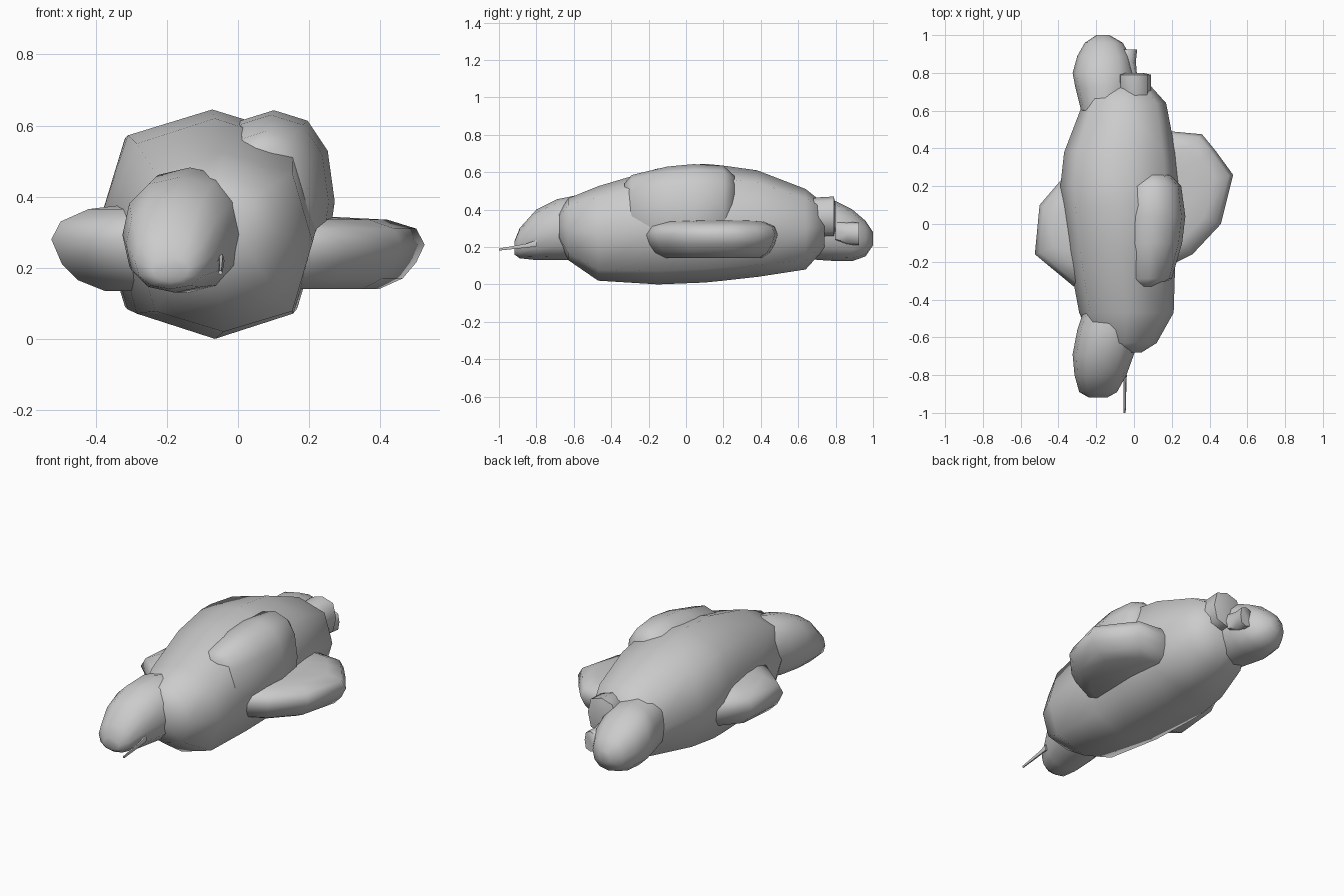
import bpy, bmesh, math


def finish(bm, name):
    bmesh.ops.recalc_face_normals(bm, faces=bm.faces)
    me = bpy.data.meshes.new(name)
    bm.to_mesh(me)
    bm.free()
    ob = bpy.data.objects.new(name, me)
    bpy.context.collection.objects.link(ob)
    bpy.ops.object.select_all(action='DESELECT')
    ob.select_set(True)
    bpy.context.view_layer.objects.active = ob
    bpy.ops.object.shade_smooth_by_angle(angle=math.radians(60))
    return ob


def skin(name, loops):
    bm = bmesh.new()
    rings = [[bm.verts.new(p) for p in loop] for loop in loops]
    n = len(rings[0])
    for a, b in zip(rings, rings[1:]):
        for i in range(n):
            j = (i + 1) % n
            bm.faces.new((a[i], a[j], b[j], b[i]))
    bm.faces.new(rings[0])
    bm.faces.new(rings[-1])
    return finish(bm, name)


# each ring: y, x min, x max, z min, z max
def lobe(name, rings, sides=8, power=0.75):
    def bulge(v):
        return math.copysign(abs(v) ** power, v) if abs(v) > 1e-6 else 0
    loops = []
    for y, x0, x1, z0, z1 in rings:
        loops.append([((x0 + x1) / 2 + (x1 - x0) / 2 * bulge(math.cos(t)), y,
                       (z0 + z1) / 2 + (z1 - z0) / 2 * bulge(math.sin(t)))
                      for t in (2 * math.pi * i / sides for i in range(sides))])
    return skin(name, loops)


# flat outline stacked in z with rounded upper and lower edges
def fin(name, outline, root_x, layers):
    cy = sum(p[1] for p in outline) / len(outline)
    return skin(name, [[(root_x + (x - root_x) * s, cy + (y - cy) * s, z)
                        for x, y in outline] for z, s in layers])


# long faceted body
lobe("body", [
    (-0.68, -0.14, 0.04, 0.24, 0.38),
    (-0.63, -0.22, 0.12, 0.13, 0.46),
    (-0.47, -0.29, 0.21, 0.02, 0.525),
    (-0.15, -0.35, 0.22, 0.00, 0.62),
    (0.10, -0.38, 0.235, 0.01, 0.645),
    (0.20, -0.39, 0.24, 0.02, 0.635),
    (0.38, -0.37, 0.22, 0.04, 0.61),
    (0.64, -0.27, 0.17, 0.08, 0.51),
    (0.74, -0.20, 0.08, 0.19, 0.43),
])

# shoulder bulge over the right flank
lobe("shoulder_bulge", [
    (-0.33, 0.00, 0.12, 0.30, 0.54),
    (-0.29, -0.04, 0.20, 0.20, 0.585),
    (-0.10, -0.07, 0.255, 0.14, 0.63),
    (0.04, -0.07, 0.272, 0.13, 0.643),
    (0.20, -0.05, 0.25, 0.17, 0.635),
    (0.26, 0.02, 0.19, 0.30, 0.58),
], 12, 0.85)

# front lobe
lobe("head", [
    (-0.918, -0.24, -0.14, 0.16, 0.23),
    (-0.89, -0.29, -0.09, 0.14, 0.30),
    (-0.80, -0.315, -0.04, 0.13, 0.40),
    (-0.69, -0.325, 0.00, 0.13, 0.455),
    (-0.56, -0.30, 0.03, 0.13, 0.482),
    (-0.44, -0.26, 0.02, 0.16, 0.46),
], 12, 0.88)

# rear lobe
lobe("rear_lobe", [
    (0.60, -0.28, -0.02, 0.14, 0.46),
    (0.72, -0.31, 0.00, 0.13, 0.46),
    (0.80, -0.325, 0.00, 0.125, 0.445),
    (0.89, -0.30, -0.02, 0.125, 0.40),
    (0.96, -0.26, -0.06, 0.15, 0.34),
    (1.00, -0.20, -0.13, 0.21, 0.28),
], 12, 0.88)

# small rear nubs
lobe("upper_nub", [
    (0.64, -0.06, 0.09, 0.26, 0.45),
    (0.70, -0.09, 0.09, 0.255, 0.465),
    (0.79, -0.09, 0.09, 0.26, 0.47),
    (0.80, -0.05, 0.05, 0.30, 0.43),
], 8, 0.7)
lobe("lower_nub", [
    (0.80, -0.09, 0.015, 0.23, 0.34),
    (0.86, -0.10, 0.01, 0.21, 0.335),
    (0.925, -0.06, 0.017, 0.21, 0.33),
], 8, 0.7)

# thin front feeler
lobe("feeler", [
    (-0.80, -0.057, -0.038, 0.20, 0.24),
    (-0.85, -0.056, -0.040, 0.195, 0.22),
    (-1.00, -0.055, -0.044, 0.18, 0.193),
], 6, 1)

# side fins
fin("right_fin", [(0.05, 0.44), (0.20, 0.49), (0.36, 0.475), (0.43, 0.39), (0.525, 0.26),
                  (0.46, 0.0), (0.31, -0.16), (0.20, -0.215), (0.05, -0.2)], 0.05,
    [(0.14, 0.73), (0.17, 0.87), (0.215, 0.95), (0.265, 1), (0.31, 0.95), (0.335, 0.78), (0.342, 0.5)])
fin("left_fin", [(-0.15, 0.30), (-0.38, 0.24), (-0.50, 0.10), (-0.525, -0.16),
                 (-0.32, -0.33), (-0.15, -0.30)], -0.15,
    [(0.135, 0.6), (0.165, 0.8), (0.21, 0.92), (0.28, 1), (0.33, 0.93), (0.365, 0.72), (0.375, 0.5)])
